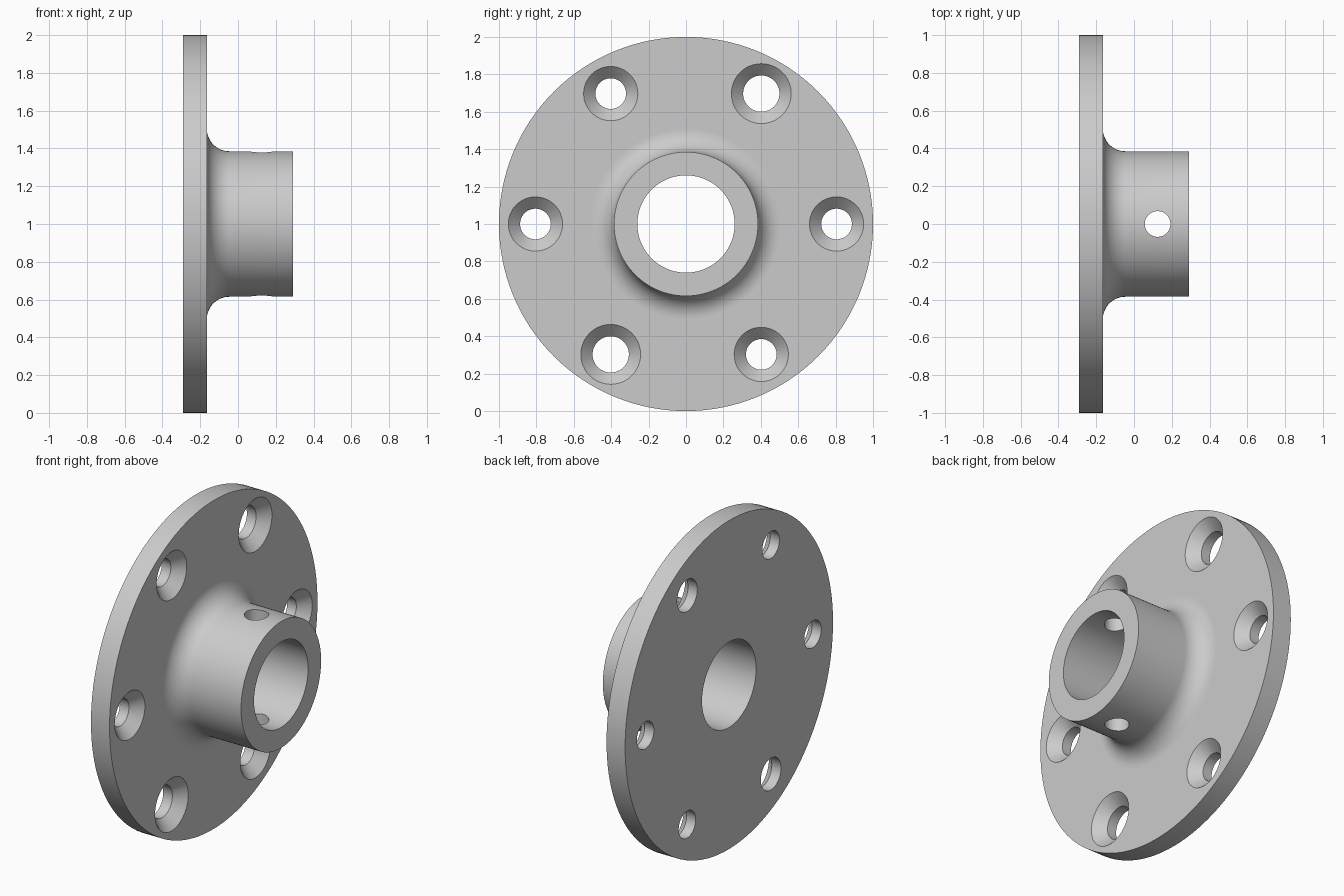
import bpy, bmesh
from math import sin, cos, pi, radians

cube = bpy.data.objects.get("Cube")
if cube:
    bpy.data.objects.remove(cube, do_unlink=True)

BACK, FACE, END = -0.29, -0.165, 0.29      # plate back, plate front, hub end
HUB_R, BORE_R, FILLET = 0.385, 0.26, 0.12

metal = bpy.data.materials.new("grey metal")
metal.use_nodes = True
grey = (0.6, 0.6, 0.6, 1)
metal.diffuse_color = grey
metal.node_tree.nodes["Principled BSDF"].inputs["Base Color"].default_value = grey


def lathe(name, profile, location, steps, ring=False):
    """Turn (x, radius) points around the x axis; ring closes the profile."""
    bm = bmesh.new()
    rows = [[bm.verts.new((x, r * cos(2 * pi * i / steps), r * sin(2 * pi * i / steps)))
             for i in range(steps)] for x, r in profile]
    pairs = list(zip(rows, rows[1:]))
    if ring:
        pairs.append((rows[-1], rows[0]))
    else:
        bm.faces.new(rows[0])
        bm.faces.new(rows[-1])
    for a, b in pairs:
        for i in range(steps):
            j = (i + 1) % steps
            bm.faces.new((a[i], a[j], b[j], b[i]))
    bmesh.ops.recalc_face_normals(bm, faces=bm.faces)
    mesh = bpy.data.meshes.new(name)
    bm.to_mesh(mesh)
    bm.free()
    mesh.materials.append(metal)
    obj = bpy.data.objects.new(name, mesh)
    obj.location = location
    bpy.context.collection.objects.link(obj)
    return obj


def cut(target, cutter):
    """Subtract the cutter, then delete it."""
    bpy.ops.object.select_all(action='DESELECT')
    bpy.context.view_layer.objects.active = target
    target.select_set(True)
    mod = target.modifiers.new("cut", 'BOOLEAN')
    mod.operation, mod.solver, mod.object = 'DIFFERENCE', 'EXACT', cutter
    bpy.ops.object.modifier_apply(modifier=mod.name)
    bpy.data.objects.remove(cutter, do_unlink=True)


# Plate and hub in one turned profile, with a round fillet between them
fillet = [(FACE + FILLET * (1 - cos(t)), HUB_R + FILLET * (1 - sin(t)))
          for t in (pi / 2 * k / 16 for k in range(17))]
profile = [(BACK, BORE_R), (BACK, 1), (FACE, 1)] + fillet + [(END, HUB_R), (END, BORE_R)]
flange = lathe("hub_flange", profile, (0, 0, 1), 128, ring=True)

# Six countersunk bolt holes, two opposite ones larger
for k in range(6):
    a = radians(60 * k)
    inner, outer = (0.097, 0.16) if k in (1, 4) else (0.082, 0.145)
    depth = outer - inner
    shape = [(BACK - 0.05, inner), (FACE - depth, inner), (FACE + 0.01, outer + 0.01)]
    cut(flange, lathe("bolt_cutter", shape, (0, 0.805 * cos(a), 1 + 0.805 * sin(a)), 48))

# Pin hole straight down through both hub walls
pin = lathe("pin_cutter", [(-0.6, 0.068), (0.6, 0.068)], (0.125, 0, 1), 48)
pin.rotation_euler.y = pi / 2
cut(flange, pin)

# Smooth round surfaces, crisp edges and truly flat end faces
bpy.ops.object.shade_smooth_by_angle(angle=radians(30))
for p in flange.data.polygons:
    if abs(p.normal.x) > 0.9999:
        p.use_smooth = False
